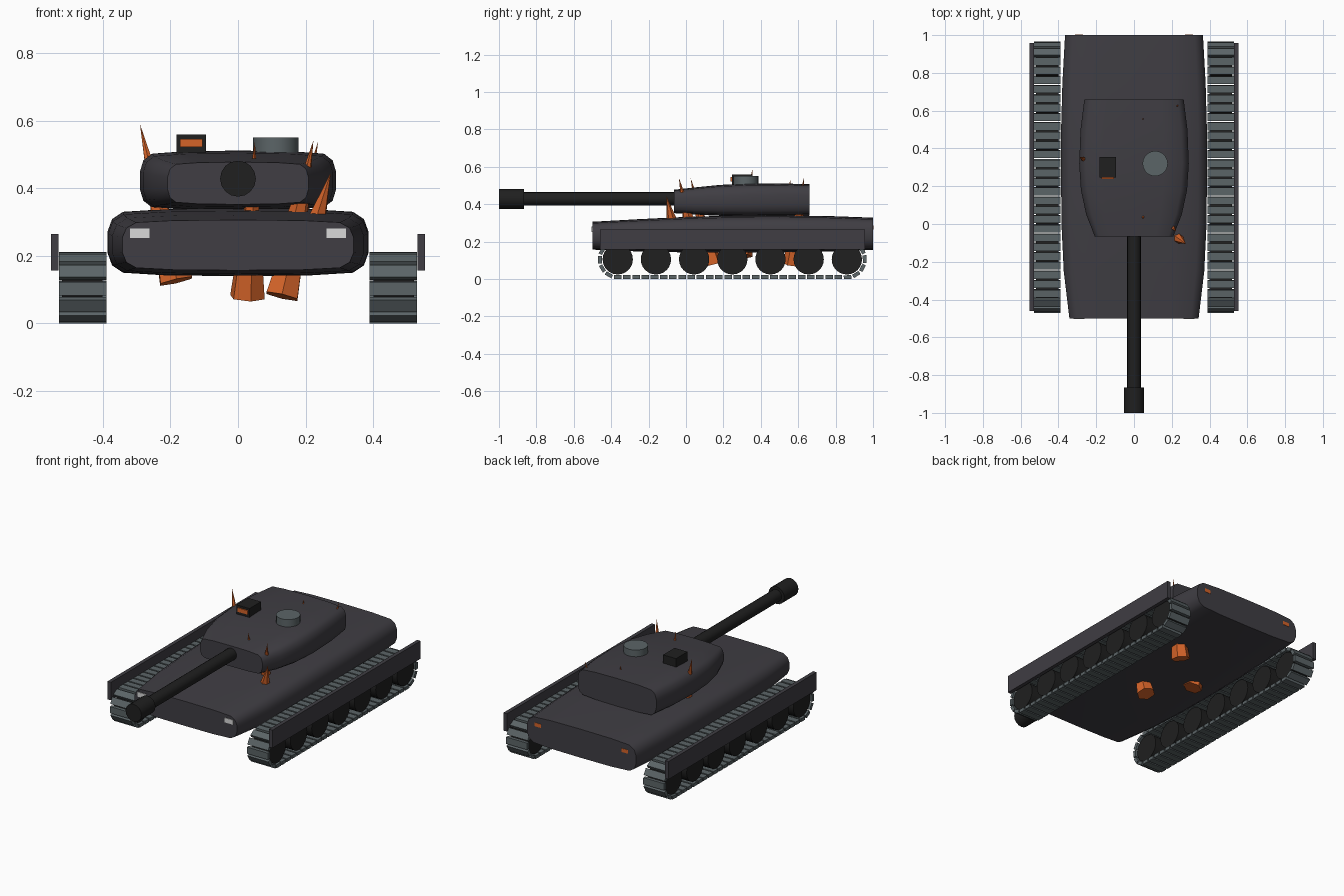
import bpy, bmesh, math
from mathutils import Vector, Matrix

if "Cube" in bpy.data.objects:
    bpy.data.objects.remove(bpy.data.objects["Cube"])


def material(name, rgb):
    m = bpy.data.materials.new(name)
    m.diffuse_color = (*rgb, 1)
    m.use_nodes = True
    m.node_tree.nodes["Principled BSDF"].inputs["Base Color"].default_value = m.diffuse_color
    return m


ARMOUR = material("dark armour", (0.050, 0.047, 0.056))
TRACK = material("track steel", (0.105, 0.128, 0.135))
BLACK = material("black metal", (0.014, 0.014, 0.014))
ORANGE = material("orange crystal", (0.66, 0.125, 0.022))
LAMP = material("lamp white", (0.70, 0.70, 0.70))


def finish(bm, name, mat, smooth=None):
    bmesh.ops.recalc_face_normals(bm, faces=bm.faces)
    me = bpy.data.meshes.new(name)
    bm.to_mesh(me)
    bm.free()
    me.materials.append(mat)
    ob = bpy.data.objects.new(name, me)
    bpy.context.collection.objects.link(ob)
    if smooth:
        bpy.ops.object.select_all(action='DESELECT')
        ob.select_set(True)
        bpy.context.view_layer.objects.active = ob
        bpy.ops.object.shade_smooth_by_angle(angle=math.radians(smooth))
    return ob


def add_box(bm, center, size, rot=Matrix()):
    bmesh.ops.create_cube(bm, size=1, matrix=Matrix.Translation(center) @ rot
                          @ Matrix.Diagonal((*size, 1)))


def box(name, lo, hi, mat):
    bm = bmesh.new()
    add_box(bm, [(a + b) / 2 for a, b in zip(lo, hi)], [b - a for a, b in zip(lo, hi)])
    return finish(bm, name, mat)


def cone(name, a, b, r1, r2, sides, mat, smooth=None):
    """Cone or cylinder running from point a to point b."""
    a, b = Vector(a), Vector(b)
    d = b - a
    bm = bmesh.new()
    bmesh.ops.create_cone(bm, cap_ends=True, segments=sides, radius1=r1, radius2=r2,
                          depth=d.length, matrix=Matrix.Translation((a + b) / 2)
                          @ d.to_track_quat('Z', 'Y').to_matrix().to_4x4())
    bmesh.ops.remove_doubles(bm, verts=bm.verts, dist=1e-5)
    return finish(bm, name, mat, smooth)


# Rounded cross-section shared by hull and turret
QUARTER = [(1, 0.3), (0.965, 0.68), (0.88, 0.9), (0.55, 0.98), (0, 1)]
UPPER = QUARTER + [(-x, z) for x, z in reversed(QUARTER[:-1])]
PROFILE = UPPER + [(-x, -z) for x, z in UPPER]


def loft(name, stations, mat):
    """Skin the cross-section through stations (y, half width, z low, z high)."""
    bm = bmesh.new()
    rings = [[bm.verts.new((x * w, y, (lo + hi) / 2 + z * (hi - lo) / 2)) for x, z in PROFILE]
             for y, w, lo, hi in stations]
    n = len(PROFILE)
    for r, s in zip(rings, rings[1:]):
        for i in range(n):
            bm.faces.new((r[i], r[(i + 1) % n], s[(i + 1) % n], s[i]))
    bm.faces.new(rings[0])
    bm.faces.new(rings[-1])
    return finish(bm, name, mat, 50)


loft("hull", [(-0.5, 0.342, 0.157, 0.306), (-0.25, 0.372, 0.147, 0.320),
              (0, 0.384, 0.142, 0.332), (0.25, 0.386, 0.140, 0.339),
              (0.5, 0.386, 0.142, 0.340), (0.75, 0.379, 0.147, 0.337),
              (1, 0.365, 0.155, 0.328)], ARMOUR)
loft("turret", [(-0.065, 0.208, 0.352, 0.477), (0.05, 0.253, 0.344, 0.490),
                (0.18, 0.281, 0.338, 0.503), (0.32, 0.290, 0.335, 0.510),
                (0.5, 0.283, 0.336, 0.511), (0.66, 0.263, 0.339, 0.507)], ARMOUR)

# Gun
cone("gun_barrel", (0, 0, 0.428), (0, -0.88, 0.428), 0.036, 0.036, 16, BLACK, 40)
cone("muzzle_brake", (0, -0.865, 0.428), (0, -1, 0.428), 0.053, 0.053, 16, BLACK, 40)

# Turret fittings
cone("cupola", (0.112, 0.32, 0.49), (0.112, 0.32, 0.55), 0.067, 0.067, 20, TRACK, 40)
box("sight_box", (-0.182, 0.245, 0.49), (-0.095, 0.355, 0.559), BLACK)
box("sight_lens", (-0.172, 0.239, 0.522), (-0.105, 0.247, 0.546), ORANGE)

# Running gear: stadium-shaped chain of links around seven wheels per side
Y0, Y1, ZC, R, LINKS = -0.365, 0.86, 0.105, 0.095, 62
STRAIGHT, ARC = Y1 - Y0, math.pi * R


def track_point(s):
    """Position (y, z) and direction angle at distance s along the chain."""
    if s < STRAIGHT:
        return Y0 + s, ZC - R, 0
    s -= STRAIGHT
    if s < ARC:
        t = s / R
        return Y1 + R * math.sin(t), ZC - R * math.cos(t), t
    s -= ARC
    if s < STRAIGHT:
        return Y1 - s, ZC + R, math.pi
    t = math.pi + (s - STRAIGHT) / R
    return Y0 + R * math.sin(t), ZC - R * math.cos(t), t


for side, label in ((-1, "left"), (1, "right")):
    bm = bmesh.new()
    pitch = 2 * (STRAIGHT + ARC) / LINKS
    for i in range(LINKS):
        y, z, ang = track_point(i * pitch)
        add_box(bm, (side * 0.459, y, z), (0.14, pitch * 0.82, 0.02),
                Matrix.Rotation(ang, 4, 'X'))
    finish(bm, label + "_track", TRACK)
    for i in range(7):
        y = Y0 + STRAIGHT * i / 6
        cone(f"{label}_wheel_{i + 1}", (side * 0.40, y, ZC), (side * 0.52, y, ZC),
             0.081, 0.081, 24, BLACK, 40)
    xs = sorted((side * 0.53, side * 0.553))
    box(label + "_skirt", (xs[0], -0.46, 0.157), (xs[1], 0.957, 0.265), ARMOUR)
    # Lamps
    xs = sorted((side * 0.262, side * 0.319))
    box(label + "_headlight", (xs[0], -0.504, 0.252), (xs[1], -0.497, 0.280), LAMP)
    xs = sorted((side * 0.270, side * 0.312))
    box(label + "_tail_light", (xs[0], 0.997, 0.265), (xs[1], 1.002, 0.287), ORANGE)

# Crystal spikes piercing the body: base, tip, base radius
SPIKES = [((0.028, 0.14, 0.078), (0.050, 0.025, 0.538), 0.054),
          ((0.130, 0.57, 0.080), (0.237, 0.630, 0.538), 0.054),
          ((-0.183, 0.30, 0.125), (-0.290, 0.356, 0.590), 0.055),
          ((0.200, -0.05, 0.200), (0.274, -0.105, 0.445), 0.052),
          ((0.150, 0.04, 0.200), (0.223, -0.038, 0.541), 0.048),
          ((0.030, 0.50, 0.200), (0.050, 0.560, 0.535), 0.045)]
for i, (base, tip, r) in enumerate(SPIKES):
    cone(f"crystal_spike_{i + 1}", base, tip, r, 0, 6, ORANGE)
